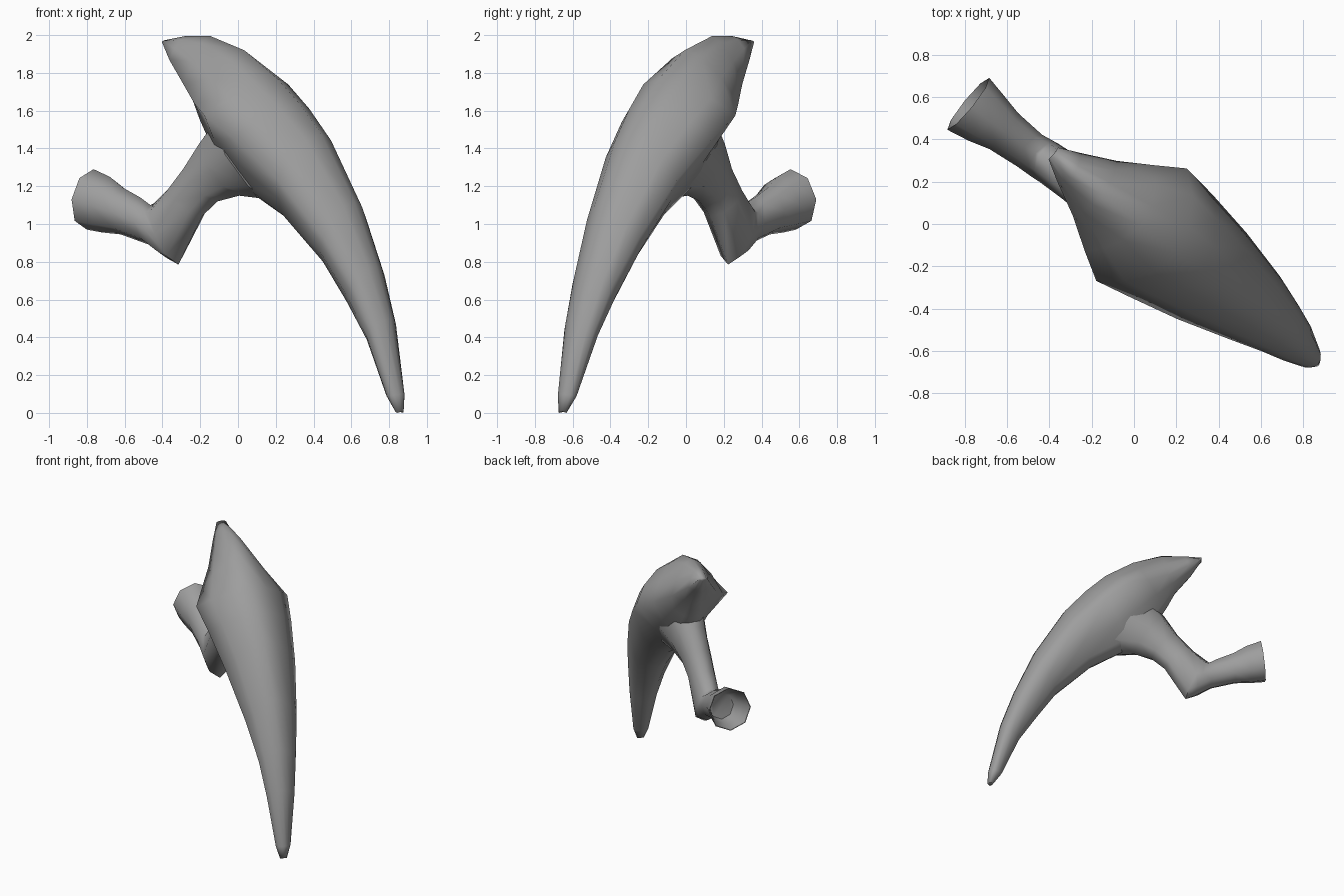
import bpy, bmesh, math
from mathutils import Vector

cube = bpy.data.objects.get("Cube")
if cube:
    bpy.data.objects.remove(cube, do_unlink=True)

grey = bpy.data.materials.new("plain_grey")
grey.use_nodes = True
colour = (0.34, 0.34, 0.34, 1)
grey.diffuse_color = colour
grey.node_tree.nodes["Principled BSDF"].inputs["Base Color"].default_value = colour

# The model is laid out along a vertical plane turned away from the front
ALONG = Vector((0.78, -0.63, 0))
ACROSS = Vector((0.63, 0.78, 0))
UP = Vector((0, 0, 1))


def place(u, w, z):
    return ALONG * u + ACROSS * w + UP * z


def loft(name, rings, angle):
    """Skin a list of equal rings, closing both ends."""
    bm = bmesh.new()
    loops = [[bm.verts.new(p) for p in ring] for ring in rings]
    for a, b in zip(loops, loops[1:]):
        n = len(a)
        for i in range(n):
            bm.faces.new((a[i], a[(i + 1) % n], b[(i + 1) % n], b[i]))
    bm.faces.new(loops[0])
    bm.faces.new(loops[-1])
    bmesh.ops.recalc_face_normals(bm, faces=bm.faces)
    mesh = bpy.data.meshes.new(name)
    bm.to_mesh(mesh)
    bm.free()
    mesh.materials.append(grey)
    obj = bpy.data.objects.new(name, mesh)
    bpy.context.collection.objects.link(obj)
    bpy.ops.object.select_all(action="DESELECT")
    obj.select_set(True)
    bpy.context.view_layer.objects.active = obj
    bpy.ops.object.shade_smooth_by_angle(angle=math.radians(angle))


# Curved blade: outer ridge, side edge with half width, inner ridge,
# side shift, fullness of the inner face
STATIONS = [
    ((-.5, 1.975), (-.505, 1.965, .035), (-.5, 1.95), .02, .5),
    ((-.37, 1.995), (-.41, 1.87, .085), (-.42, 1.82), .015, .5),
    ((-.2, 1.995), (-.25, 1.74, .165), (-.31, 1.68), .015, .5),
    ((.03, 1.92), (-.1, 1.64, .26), (-.24, 1.54), .015, .5),
    ((.25, 1.77), (.03, 1.575, .34), (-.12, 1.33), .02, .5),
    ((.39, 1.64), (.2, 1.45, .31), (.02, 1.19), .03, .55),
    ((.53, 1.48), (.44, 1.24, .26), (.32, 1.02), .04, .65),
    ((.75, 1.12), (.69, .93, .19), (.58, .78), .05, .78),
    ((.9, .78), (.845, .68, .138), (.73, .57), .05, .83),
    ((1.0, .5), (.95, .44, .103), (.86, .38), .045, .85),
    ((1.09, .1), (1.05, .09, .055), (.99, .09), .035, .85),
    ((1.095, .01), (1.075, 0, .025), (1.05, .01), .03, .85),
]


def blade_ring(outer, edge, inner, shift, fullness):
    half = []
    for start, rows in ((outer, ((0, 0), (.4, .16), (.75, .53), (1, 1))),
                        (inner, ((fullness, .5), (fullness / 2, .14), (0, 0)))):
        for width, t in rows:
            u = start[0] + (edge[0] - start[0]) * t
            z = start[1] + (edge[1] - start[1]) * t
            half.append((u, width * edge[2], z))
    mirrored = [(u, -w, z) for u, w, z in half[-2:0:-1]]
    return [place(u, w + shift, z) for u, w, z in half + mirrored]


loft("curved_blade", [blade_ring(*s) for s in STATIONS], 100)

# Bent arm with a hollow cup: top point, bottom point, half width, side shift
ARM = [
    ((-.13, 1.6), (.2, 1.13), .17, .02),
    ((-.23, 1.47), (0, 1.15), .135, .01),
    ((-.33, 1.32), (-.13, 1.12), .112, -.01),
    ((-.44, 1.2), (-.23, 1.04), .1, -.02),
    ((-.55, 1.11), (-.385, .785), .1, -.025),
    ((-.57, 1.1), (-.46, .82), .1, -.03),
    ((-.63, 1.14), (-.57, .89), .095, -.04),
    ((-.74, 1.19), (-.76, .945), .108, -.045),
    ((-.83, 1.25), (-.88, .955), .135, -.05),
    ((-.94, 1.29), (-.985, .97), .157, -.05),
    ((-.94, 1.285), (-.985, .975), .152, -.05),
    ((-.83, 1.235), (-.88, .97), .122, -.05),
    ((-.75, 1.17), (-.77, .965), .09, -.045),
]


def arm_ring(top, bottom, half_width, shift):
    t, b = place(top[0], shift, top[1]), place(bottom[0], shift, bottom[1])
    centre, rise = (t + b) / 2, (t - b) / 2
    turns = [math.tau * i / 8 for i in range(8)]
    return [centre + rise * math.cos(a) + ACROSS * half_width * math.sin(a) for a in turns]


loft("bent_arm", [arm_ring(*r) for r in ARM], 65)
